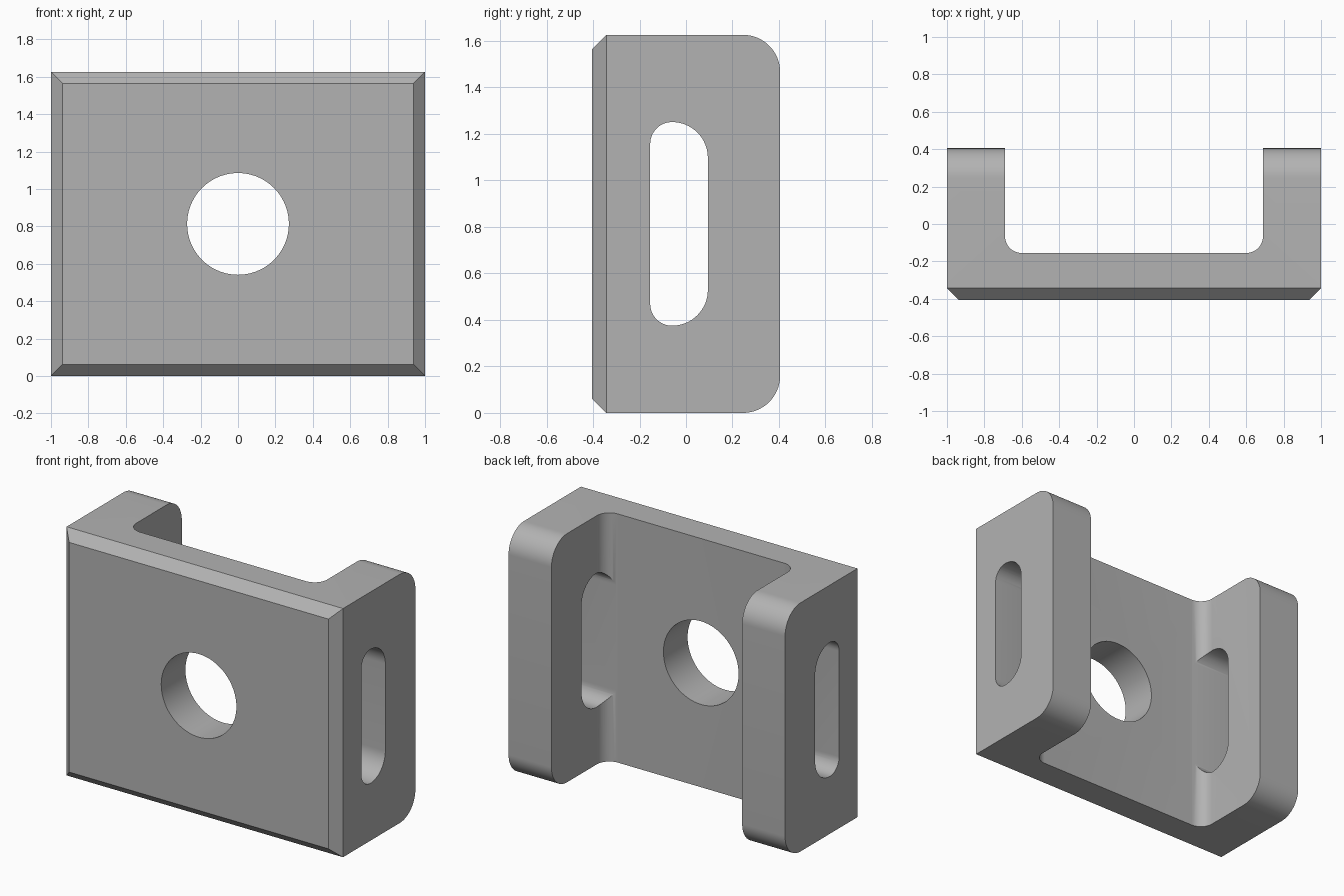
import bpy, bmesh
from math import radians, sin, cos
from mathutils import Vector

HEIGHT, MID_Z = 1.626, 0.813
FRONT, BACK = -0.405, 0.405
INNER_X, PLATE_BACK = 0.69, -0.155

cube = bpy.data.objects.get("Cube")
if cube:
    bpy.data.objects.remove(cube, do_unlink=True)

grey = bpy.data.materials.new("mid_grey")
grey.use_nodes = True
grey.diffuse_color = (0.45, 0.45, 0.45, 1)
grey.node_tree.nodes["Principled BSDF"].inputs["Base Color"].default_value = grey.diffuse_color


def extrude(points, direction):
    """Closed prism made from a flat outline."""
    bm = bmesh.new()
    face = bm.faces.new([bm.verts.new(p) for p in points])
    new = bmesh.ops.extrude_face_region(bm, geom=[face])["geom"]
    bmesh.ops.translate(bm, vec=Vector(direction),
                        verts=[v for v in new if isinstance(v, bmesh.types.BMVert)])
    bmesh.ops.recalc_face_normals(bm, faces=bm.faces[:])
    return bm


def bevel(bm, rule, width, segments):
    """Bevel the edges whose two ends satisfy the rule."""
    edges = [e for e in bm.edges if rule(e.verts[0].co, e.verts[1].co)]
    bmesh.ops.bevel(bm, geom=edges, offset=width, offset_type='OFFSET',
                    segments=segments, profile=0.5, affect='EDGES')


def make_object(name, bm):
    mesh = bpy.data.meshes.new(name)
    bm.to_mesh(mesh)
    bm.free()
    mesh.materials.append(grey)
    obj = bpy.data.objects.new(name, mesh)
    bpy.context.collection.objects.link(obj)
    return obj


def arc(cy, cz, r, start, steps=16):
    """Quarter circle in the side plane."""
    angles = [radians(start + 90 * i / steps) for i in range(steps + 1)]
    return [(-1.2, cy + r * cos(a), cz + r * sin(a)) for a in angles]


# Channel body: U-shaped section raised to full height
half = [(1, FRONT), (1, BACK), (INNER_X, BACK), (INNER_X, PLATE_BACK)]
outline = half + [(-x, y) for x, y in reversed(half)]
body = extrude([(x, y, 0) for x, y in outline], (0, 0, HEIGHT))

# Inner corner fillets, rounded leg ends, chamfered front border
bevel(body, lambda a, b: abs(a.y - PLATE_BACK) < 1e-4 and abs(b.y - PLATE_BACK) < 1e-4
      and abs(a.x - b.x) < 1e-4, 0.09, 12)
bevel(body, lambda a, b: min(a.y, b.y) > BACK - 1e-4 and abs(a.z - b.z) < 1e-4, 0.16, 16)
bevel(body, lambda a, b: max(a.y, b.y) < FRONT + 1e-4, 0.062, 1)
bracket = make_object("channel_bracket", body)

# Round hole cutter through the plate
hole = [(0.272 * cos(radians(a)), -0.6, MID_Z + 0.272 * sin(radians(a)))
        for a in range(0, 360, 5)]
hole_cutter = make_object("hole_cutter", extrude(hole, (0, 0.8, 0)))

# Slot cutter through both legs: tighter corners toward the plate
small, large = 0.094, 0.154
y0, y1, z0, z1 = -0.154, 0.094, 0.375, 1.251
slot = (arc(y1 - large, z1 - large, large, 0) + arc(y0 + small, z1 - small, small, 90)[1:]
        + arc(y0 + small, z0 + small, small, 180) + arc(y1 - large, z0 + large, large, 270)[1:])
slot_cutter = make_object("slot_cutter", extrude(slot, (2.4, 0, 0)))

# Cut the openings, then discard the cutters
bpy.ops.object.select_all(action='DESELECT')
bpy.context.view_layer.objects.active = bracket
bracket.select_set(True)
for cutter in (hole_cutter, slot_cutter):
    cutter.hide_render = True
    mod = bracket.modifiers.new("cut", 'BOOLEAN')
    mod.operation, mod.solver, mod.object = 'DIFFERENCE', 'EXACT', cutter
    bpy.ops.object.modifier_apply(modifier=mod.name)
    bpy.data.objects.remove(cutter, do_unlink=True)

bpy.ops.object.shade_smooth_by_angle(angle=radians(25))
